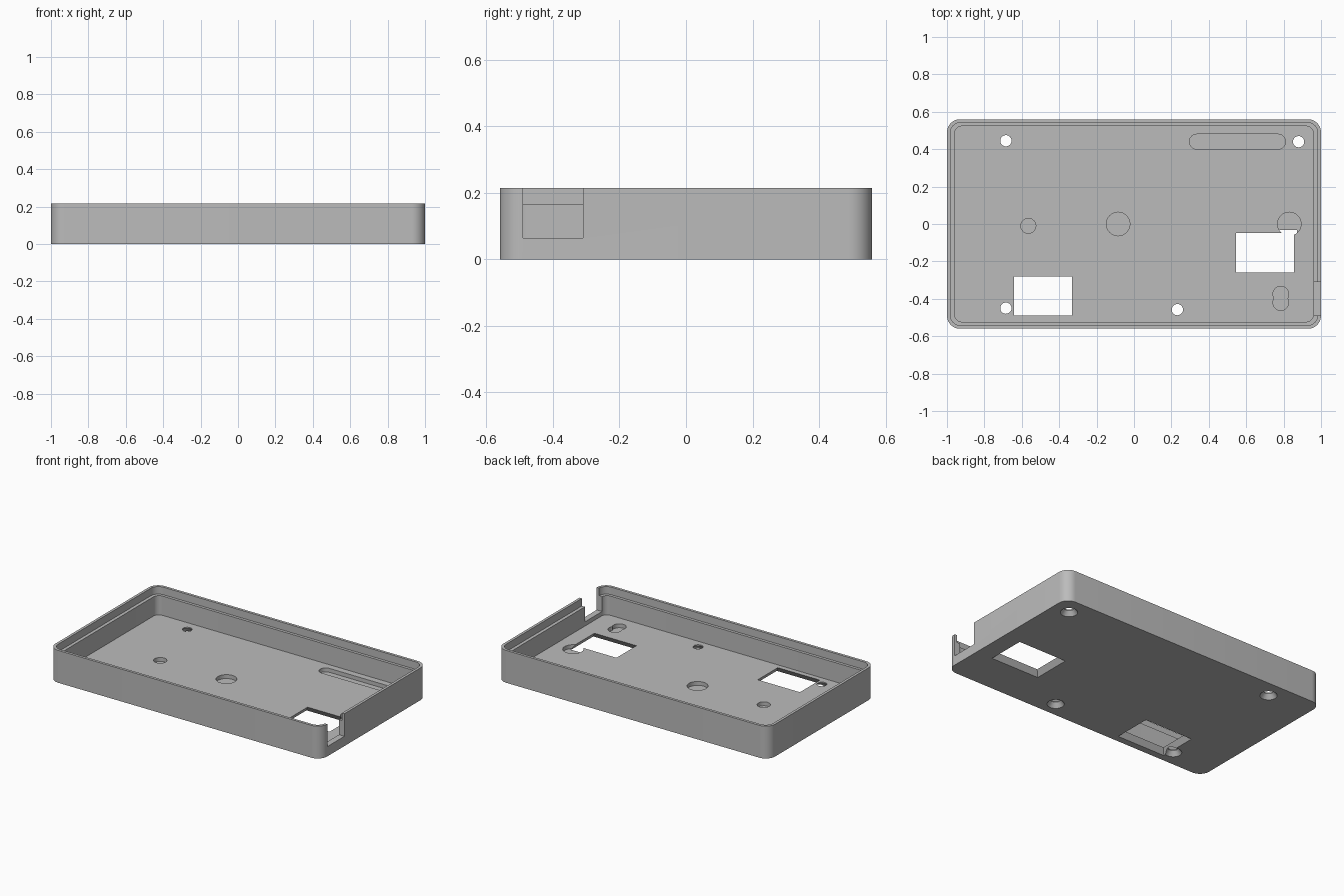
import bpy, bmesh, math

cube = bpy.data.objects.get("Cube")
if cube:
    bpy.data.objects.remove(cube, do_unlink=True)

HALF_X, HALF_Y, HEIGHT = 1.0, 0.56, 0.215
FLOOR, LEDGE, POCKET = 0.037, 0.165, 0.011

plastic = bpy.data.materials.new("grey plastic")
plastic.use_nodes = True
plastic.diffuse_color = (0.5, 0.5, 0.5, 1)
plastic.node_tree.nodes["Principled BSDF"].inputs["Base Color"].default_value = (0.5, 0.5, 0.5, 1)


def outline(cx, cy, hx, hy, r=0.0, steps=10):
    """Rounded rectangle; r equal to the half size gives a circle or a pill."""
    if r == 0:
        return [(cx + hx * sx, cy + hy * sy) for sx, sy in ((1, 1), (-1, 1), (-1, -1), (1, -1))]
    pts = []
    for i, (sx, sy) in enumerate(((1, 1), (-1, 1), (-1, -1), (1, -1))):
        for k in range(steps + 1):
            a = math.pi / 2 * (i + k / steps)
            pts.append((cx + sx * (hx - r) + r * math.cos(a), cy + sy * (hy - r) + r * math.sin(a)))
    return pts


def loft(name, rings):
    """Closed solid through (outline, z) rings, from bottom to top."""
    bm = bmesh.new()
    loops = [[bm.verts.new((x, y, z)) for x, y in pts] for pts, z in rings]
    n = len(loops[0])
    for low, high in zip(loops, loops[1:]):
        for i in range(n):
            j = (i + 1) % n
            bm.faces.new((low[i], low[j], high[j], high[i]))
    bm.faces.new(loops[0][::-1])
    bm.faces.new(loops[-1])
    bmesh.ops.remove_doubles(bm, verts=bm.verts, dist=1e-5)
    bmesh.ops.recalc_face_normals(bm, faces=bm.faces)
    mesh = bpy.data.meshes.new(name)
    bm.to_mesh(mesh)
    bm.free()
    mesh.materials.append(plastic)
    obj = bpy.data.objects.new(name, mesh)
    bpy.context.collection.objects.link(obj)
    return obj


def prism(name, pts, z0, z1):
    return loft(name, [(pts, z0), (pts, z1)])


def cut(body, cutter):
    cutter.hide_render = True
    mod = body.modifiers.new("cut", 'BOOLEAN')
    mod.operation, mod.solver, mod.object = 'DIFFERENCE', 'EXACT', cutter
    bpy.ops.object.modifier_apply(modifier=mod.name)
    bpy.data.objects.remove(cutter, do_unlink=True)


# Outer shell
tray = prism("case_half", outline(0, 0, HALF_X, HALF_Y, 0.07), 0, HEIGHT)
bpy.ops.object.select_all(action='DESELECT')
bpy.context.view_layer.objects.active = tray
tray.select_set(True)

# Hollow interior with a stepped rim
inner = outline(0, 0, HALF_X - 0.04, HALF_Y - 0.037, 0.04)
rim = outline(0, 0, HALF_X - 0.018, HALF_Y - 0.018, 0.055)
cut(tray, loft("cavity", [(inner, FLOOR), (inner, LEDGE), (rim, LEDGE), (rim, HEIGHT + 0.1)]))

# Cable notch in the side wall
cut(tray, prism("notch", outline(HALF_X, -0.4, 0.06, 0.09), 0.065, HEIGHT + 0.1))

# Shallow pockets in the floor: (x, y, half length, radius)
for x, y, hx, r in ((-0.565, -0.01, 0.04, 0.04), (-0.085, 0, 0.063, 0.063),
                    (0.83, 0, 0.063, 0.063), (0.553, 0.44, 0.257, 0.04),
                    (0.785, -0.375, 0.042, 0.042), (0.785, -0.42, 0.042, 0.042)):
    cut(tray, prism("pocket", outline(x, y, hx, r, r), POCKET, FLOOR + 0.03))

# Windows through the floor, flared towards the underside
for x, y in ((0.70, -0.153), (-0.487, -0.385)):
    hx, hy, flare = 0.155, 0.105, 0.031
    top = outline(x, y, hx, hy)
    cut(tray, loft("window", [(outline(x, y, hx + flare, hy + flare), -0.01),
                              (top, FLOOR), (top, FLOOR + 0.03)]))

# Countersunk screw holes
for x, y in ((-0.685, 0.445), (0.88, 0.44), (-0.685, -0.45), (0.232, -0.458)):
    wide, bore = outline(x, y, 0.06, 0.06, 0.06), outline(x, y, 0.03, 0.03, 0.03)
    cut(tray, loft("screw_hole", [(wide, -0.01), (bore, 0.03), (bore, FLOOR + 0.03)]))

bpy.ops.object.shade_smooth_by_angle(angle=math.radians(30))
